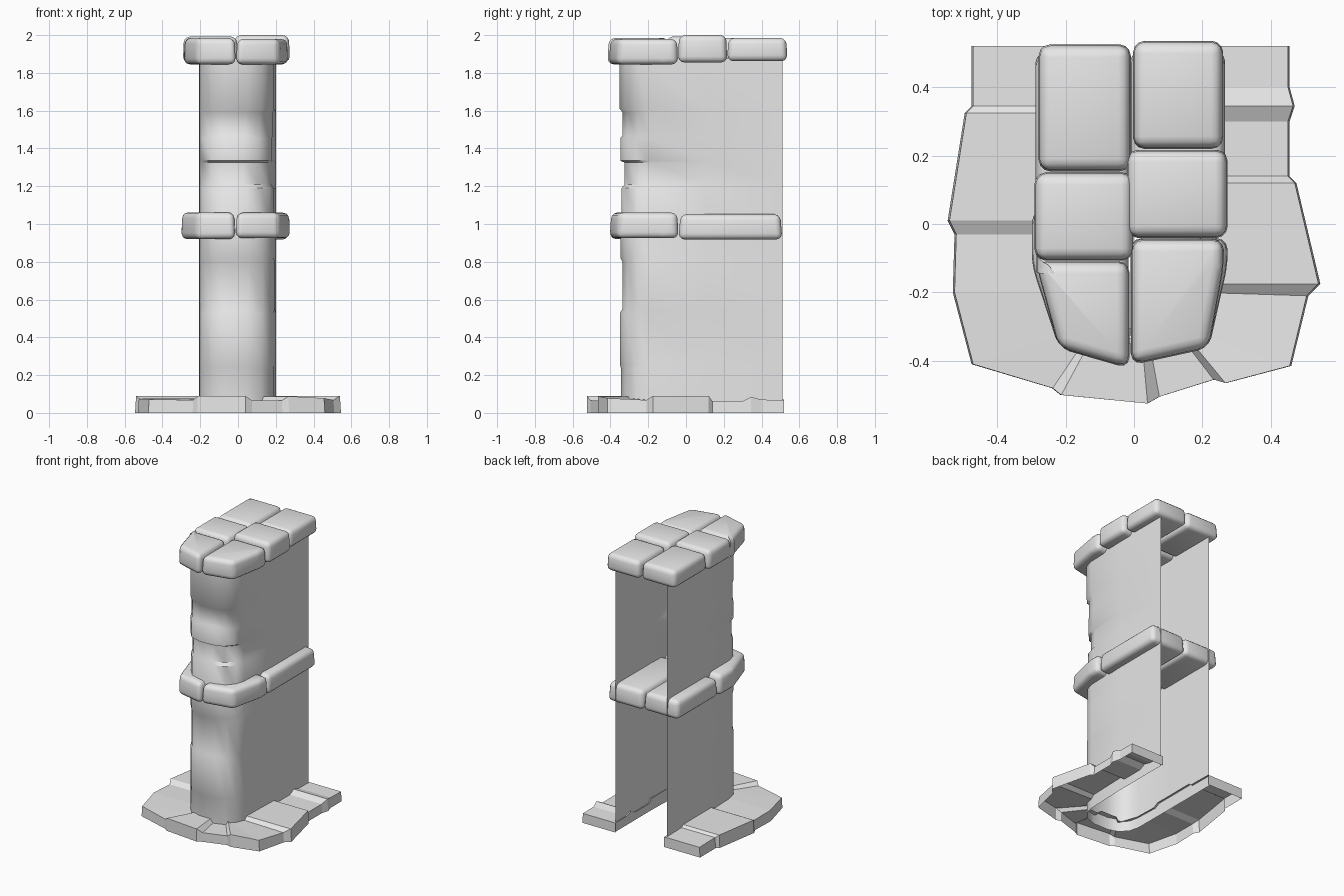
import bpy
import bmesh
import math
from mathutils import Vector

old = bpy.data.objects.get("Cube")
if old:
    bpy.data.objects.remove(old, do_unlink=True)

GREY = (0.8, 0.8, 0.8, 1.0)
stone = bpy.data.materials.new("stone_grey")
stone.use_nodes = True
stone.diffuse_color = GREY
shader = stone.node_tree.nodes["Principled BSDF"]
shader.inputs["Base Color"].default_value = GREY
shader.inputs["Roughness"].default_value = 0.8


def finish(name, bm, smooth_angle=None):
    """Turn the faces outward, make the object and set its shading."""
    bmesh.ops.recalc_face_normals(bm, faces=bm.faces)
    middle = sum((v.co for v in bm.verts), Vector()) / len(bm.verts)
    middle.z = min(v.co.z for v in bm.verts)
    facing = sum(f.calc_area() * f.normal.dot(f.calc_center_median() - middle)
                 for f in bm.faces)
    if facing < 0:
        bmesh.ops.reverse_faces(bm, faces=bm.faces)
    mesh = bpy.data.meshes.new(name)
    bm.to_mesh(mesh)
    bm.free()
    mesh.materials.append(stone)
    obj = bpy.data.objects.new(name, mesh)
    bpy.context.collection.objects.link(obj)
    if smooth_angle:
        bpy.ops.object.select_all(action="DESELECT")
        obj.select_set(True)
        bpy.context.view_layer.objects.active = obj
        bpy.ops.object.shade_smooth_by_angle(angle=math.radians(smooth_angle))
    return obj


def loft(bm, rows):
    """Join neighbouring rows of points with quads."""
    rings = [[bm.verts.new(p) for p in row] for row in rows]
    for low, high in zip(rings, rings[1:]):
        for i in range(len(low) - 1):
            bm.faces.new((low[i], low[i + 1], high[i + 1], high[i]))
    return rings


# Hollow pillar: U-shaped section, open at the back, with uneven front courses
half_section = [(0.2, 0.51), (0.2, 0.1), (0.198, -0.2), (0.182, -0.265),
                (0.135, -0.32), (0.06, -0.345)]
courses = [  # bottom, top, front bulge, inward pull of the left flank
    (0.0, 0.24, 0.0, 0.01), (0.25, 0.53, 0.004, 0.012),
    (0.55, 0.80, -0.008, 0.005), (0.82, 1.0, 0.002, 0.012),
    (1.02, 1.19, -0.004, 0.015), (1.21, 1.325, -0.02, 0.03),
    (1.335, 1.455, 0.002, 0.025), (1.47, 1.59, -0.01, 0.018),
    (1.61, 1.88, 0.006, 0.01),
]


def pillar_row(z, bulge, pull):
    row = []
    full = half_section + [(-x, y) for x, y in reversed(half_section)]
    for x, y in full:
        front = min(1, max(0, (0.1 - y) / 0.4))
        x -= pull * front if x > 0 else 0.006
        row.append((x, y - bulge * front, z))
    return row


bm = bmesh.new()
loft(bm, [pillar_row(z, bulge, pull)
          for low, high, bulge, pull in courses for z in (low, high)])
finish("pillar_shell", bm, 40)


# Rounded stones for the cap and the middle band
def block(name, outline, bottom, top, shrink=0.96, bevel=0.032):
    bm = bmesh.new()
    cx = sum(p[0] for p in outline) / len(outline)
    cy = sum(p[1] for p in outline) / len(outline)
    low = [bm.verts.new((x, y, bottom)) for x, y in outline]
    high = [bm.verts.new((cx + (x - cx) * shrink, cy + (y - cy) * shrink, top))
            for x, y in outline]
    bm.faces.new(list(reversed(low)))
    bm.faces.new(high)
    for i in range(len(outline)):
        j = (i + 1) % len(outline)
        bm.faces.new((low[i], low[j], high[j], high[i]))
    bmesh.ops.bevel(bm, geom=list(bm.edges), offset=bevel, segments=3,
                    profile=0.5, affect="EDGES")
    return finish(name, bm, 50)


def box(x0, x1, y0, y1):
    return [(x0, y0), (x1, y0), (x1, y1), (x0, y1)]


def nose(side, inner, outer, back, tip=-0.425):
    """Front stone that narrows toward the front."""
    return [(side * inner, back), (side * outer, back),
            (side * outer, -0.12), (side * 0.22, -0.365),
            (side * inner, tip)]


block("cap_right_back", box(-0.28, -0.008, 0.152, 0.527), 1.862, 1.985)
block("cap_right_middle", box(-0.292, 0.0, -0.108, 0.152), 1.855, 1.992)
block("cap_right_front", nose(-1, 0.012, 0.287, -0.108), 1.845, 1.985)
block("cap_left_back", box(-0.004, 0.262, 0.218, 0.537), 1.862, 1.985)
block("cap_left_middle", box(-0.022, 0.275, -0.042, 0.218), 1.855, 2.0)
block("cap_left_front", nose(1, -0.01, 0.264, -0.042, -0.415), 1.845, 1.98)

block("band_right_back", box(-0.29, -0.01, 0.04, 0.505), 0.92, 1.05)
block("band_right_front", nose(-1, 0.015, 0.3, 0.04, -0.41), 0.92, 1.062)
block("band_left_back", box(-0.012, 0.268, -0.04, 0.51), 0.918, 1.052)
block("band_left_front", nose(1, -0.012, 0.275, -0.04, -0.41), 0.925, 1.06)

# Cracked paving around the foot: outer edge, stepping down at each crack
rim = [
    (0.455, 0.52, 0.068), (0.455, 0.4, 0.07), (0.47, 0.345, 0.085),
    (0.455, 0.3, 0.062), (0.455, 0.14, 0.062), (0.475, 0.12, 0.09),
    (0.545, -0.175, 0.09), (0.51, -0.21, 0.068), (0.46, -0.415, 0.078),
    (0.27, -0.465, 0.088), (0.235, -0.455, 0.065), (0.075, -0.505, 0.065),
    (0.04, -0.525, 0.09), (-0.215, -0.5, 0.09), (-0.24, -0.48, 0.068),
    (-0.475, -0.41, 0.072), (-0.53, -0.2, 0.075), (-0.525, -0.03, 0.07),
    (-0.545, 0.01, 0.09), (-0.495, 0.325, 0.09), (-0.475, 0.345, 0.075),
    (-0.475, 0.52, 0.072),
]


def foot(x, y):
    """Nearest point where the paving meets the pillar."""
    if y > -0.25:
        return math.copysign(0.192, x), max(y, -0.2)
    return max(-0.15, min(0.15, x * 0.5)), -0.305


bm = bmesh.new()
rows = []
for x, y, z in rim:
    rows.append([(*foot(x, y), z), (x * 0.99, y, z), (x, y, 0)])
rings = loft(bm, rows)
for ring, side in ((rings[0], 0.192), (rings[-1], -0.192)):
    corner = bm.verts.new((side, 0.52, 0))
    bm.faces.new((ring[0], ring[1], ring[2], corner))
finish("base_paving", bm)
